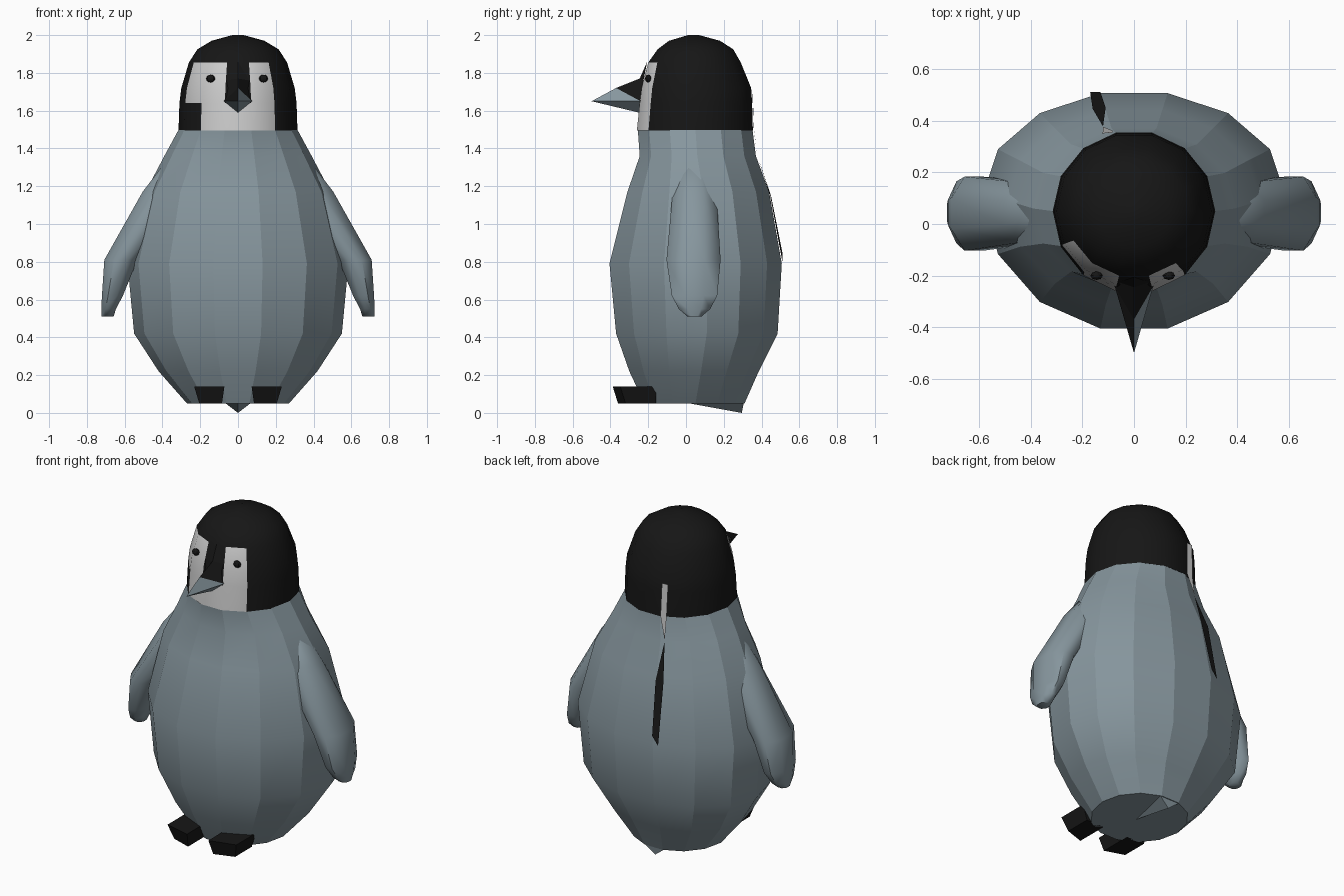
import bpy
from math import sin, cos, pi, radians

if "Cube" in bpy.data.objects:
    bpy.data.objects.remove(bpy.data.objects["Cube"])


def material(name, color):
    m = bpy.data.materials.new(name)
    m.diffuse_color = color
    m.use_nodes = True
    m.node_tree.nodes["Principled BSDF"].inputs["Base Color"].default_value = m.diffuse_color
    return m


BLACK = material("black", (0.008, 0.008, 0.008, 1))
WHITE = material("white", (0.75, 0.75, 0.75, 1))
SLATE = material("slate", (0.24, 0.305, 0.34, 1))


def make(name, verts, faces, mats=(SLATE,), smooth=0, facets=False):
    me = bpy.data.meshes.new(name)
    me.from_pydata(verts, [], faces)
    ob = bpy.data.objects.new(name, me)
    bpy.context.collection.objects.link(ob)
    for m in mats:
        me.materials.append(m)
    bpy.ops.object.select_all(action='DESELECT')
    ob.select_set(True)
    bpy.context.view_layer.objects.active = ob
    bpy.ops.object.mode_set(mode='EDIT')
    bpy.ops.mesh.select_all(action='SELECT')
    bpy.ops.mesh.normals_make_consistent(inside=False)
    bpy.ops.object.mode_set(mode='OBJECT')
    if smooth:
        bpy.ops.object.shade_smooth_by_angle(angle=radians(smooth))
    if facets:  # keep the upright edges and the base rim crisp
        for e in me.edges:
            a, b = (me.vertices[i].co.z for i in e.vertices)
            if abs(a - b) > 0.01 or a < 0.06:
                e.use_edge_sharp = True
    return ob


def loft(rings, n):
    """Rings (cx, widest y, z, rx, ry front, ry back); a flat side faces front."""
    verts, faces = [], []
    for cx, cy, z, rx, rf, rb in rings:
        for i in range(n):
            a = 2 * pi * (i - 0.5) / n
            ry = rf if cos(a) > 0 else rb
            verts.append((cx + rx * sin(a), cy - ry * cos(a), z))
    for k in range(len(rings) - 1):
        for i in range(n):
            j = (i + 1) % n
            faces.append((k * n + i, k * n + j, k * n + n + j, k * n + n + i))
    faces.append(tuple(range(n))[::-1])
    faces.append(tuple(range(len(verts) - n, len(verts))))
    return verts, faces


N = 14


def from_profile(profile):
    """Profile rows: z, half width, front y, back y, widest y."""
    k = cos(pi / N)
    return loft([(0, c, z, w, (c - f) / k, (b - c) / k) for z, w, f, b, c in profile], N)


# Body, widest a little behind the middle
make("body", *from_profile([
    (0.05, 0.27, -0.22, 0.31, 0.05), (0.22, 0.42, -0.30, 0.385, 0.08),
    (0.42, 0.55, -0.37, 0.485, 0.11), (0.79, 0.585, -0.405, 0.507, 0.115),
    (1.17, 0.49, -0.31, 0.44, 0.09), (1.36, 0.39, -0.245, 0.37, 0.06),
    (1.5, 0.314, -0.255, 0.352, 0.05)]), smooth=55, facets=True)

# Head with white cheeks painted on selected faces
head = make("head", *from_profile([
    (1.495, 0.315, -0.26, 0.354, 0.05), (1.64, 0.31, -0.245, 0.35, 0.05),
    (1.72, 0.30, -0.235, 0.345, 0.05), (1.855, 0.26, -0.20, 0.29, 0.045),
    (1.925, 0.215, -0.15, 0.25, 0.05), (1.97, 0.14, -0.09, 0.18, 0.045),
    (2.0, 0.03, 0.01, 0.07, 0.04)]), mats=(BLACK, WHITE), smooth=30)
cheeks = [(0, 0)] + [(k, s) for k in range(3) for s in (1, N - 1)] + [(1, N - 2), (2, N - 2)]
for k, s in cheeks:
    head.data.polygons[k * N + s].material_index = 1

# Eyes
for name, x in (("eye_left", -0.145), ("eye_right", 0.135)):
    bpy.ops.mesh.primitive_uv_sphere_add(segments=8, ring_count=6, radius=0.024,
                                         location=(x, -0.2, 1.77))
    eye = bpy.context.object
    eye.name = name
    eye.scale = (1, 0.7, 0.85)
    eye.data.materials.append(BLACK)

# Beak: dark ridge, grey tip side and underside
beak = make("beak",
            [(0, -0.205, 1.86), (0, -0.37, 1.72), (0, -0.5, 1.65),
             (0.075, -0.24, 1.65), (-0.075, -0.24, 1.65), (0, -0.25, 1.59),
             (0.06, -0.225, 1.76), (-0.06, -0.225, 1.76), (0, -0.245, 1.77)],
            [(8, 1, 3, 6), (8, 7, 4, 1), (1, 2, 3), (1, 4, 2), (2, 5, 3), (2, 4, 5),
             (0, 8, 6), (0, 7, 8), (0, 6, 3, 5, 4, 7)],
            mats=(SLATE, BLACK))
for i in (0, 1, 3, 6, 7):
    beak.data.polygons[i].material_index = 1

# Flippers blending into the shoulders, and feet, mirrored
FLIPPER = [(x, y, z, rx, ry, ry) for x, y, z, rx, ry in (
    (0.32, 0.05, 1.34, 0.06, 0.08), (0.385, 0.045, 1.17, 0.13, 0.125),
    (0.62, 0.04, 0.81, 0.095, 0.155), (0.665, 0.045, 0.62, 0.06, 0.13),
    (0.685, 0.045, 0.55, 0.042, 0.09), (0.69, 0.045, 0.51, 0.034, 0.04))]
FOOT = [(x, y, z) for z, x0, x1, y0 in ((0.05, 0.085, 0.205, -0.36), (0.14, 0.072, 0.232, -0.388))
        for x, y in ((x0, y0), (x1, y0 + 0.04), (x1, -0.16), (x0, -0.16))]
FOOT_FACES = [(3, 2, 1, 0), (4, 5, 6, 7)] + [(i, (i + 1) % 4, (i + 1) % 4 + 4, i + 4) for i in range(4)]
fv, ff = loft(FLIPPER, 8)
for side, s in (("right", 1), ("left", -1)):
    make("flipper_" + side, [(s * x, y, z) for x, y, z in fv], ff, smooth=60)
    make("foot_" + side, [(s * x, y, z) for x, y, z in FOOT], FOOT_FACES, mats=(BLACK,))

# Small tail under the back edge
make("tail", [(-0.065, 0.305, 0.05), (0.065, 0.305, 0.05), (0, 0.02, 0.05), (0, 0.295, 0.0)],
     [(0, 1, 2), (0, 1, 3), (1, 2, 3), (2, 0, 3)])

# Thin markings down the back
make("back_stripe_white", [(-0.125, 0.351, 1.70), (-0.085, 0.353, 1.70), (-0.08, 0.36, 1.5),
                           (-0.12, 0.377, 1.37), (-0.12, 0.359, 1.5)],
     [(0, 4, 3, 2, 1)], mats=(WHITE,))
make("back_stripe_black", [(-0.12, 0.378, 1.36), (-0.16, 0.446, 1.15), (-0.17, 0.512, 0.79),
                           (-0.13, 0.512, 0.84), (-0.11, 0.45, 1.15)],
     [(0, 1, 2, 3, 4)], mats=(BLACK,))
